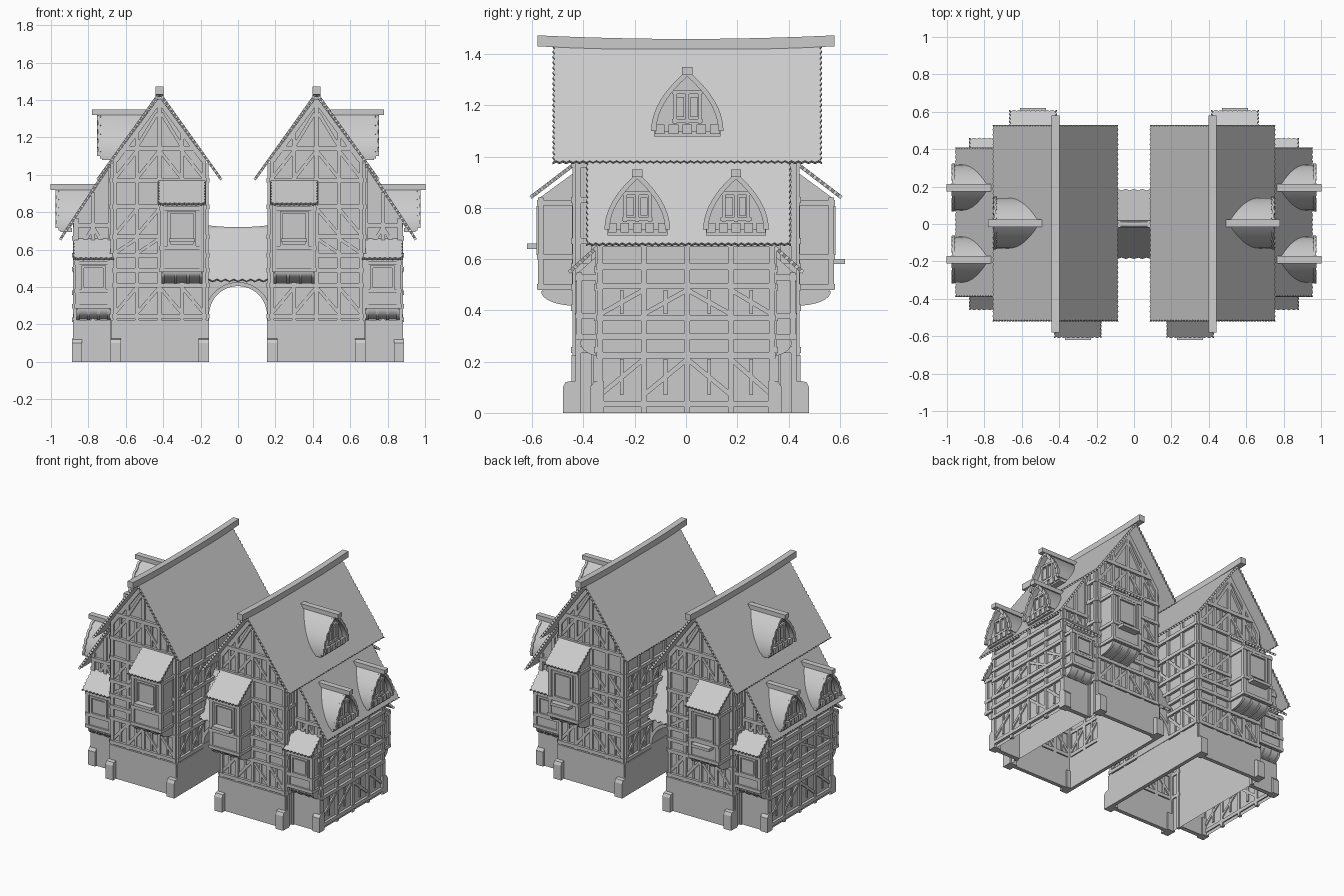
import bpy, bmesh, math
from mathutils import Vector

if "Cube" in bpy.data.objects:
    bpy.data.objects.remove(bpy.data.objects["Cube"])

parts = {}
# Wall mappings: u runs along the wall, n is the outward coordinate, z is up
F = lambda u, n, z: (u, -n, z)
B = lambda u, n, z: (u, n, z)
R = lambda u, n, z: (n, u, z)
L = lambda u, n, z: (-n, u, z)


def solid(part, a, b, open_bottom=False):
    """Join two matching outlines into a solid."""
    if part not in parts:
        parts[part] = bmesh.new()
    bm = parts[part]
    va, vb = [bm.verts.new(p) for p in a], [bm.verts.new(p) for p in b]
    k = len(a)
    loops = [va, vb[::-1]] + [[va[i], vb[i], vb[(i + 1) % k], va[(i + 1) % k]] for i in range(k)]
    for lp in loops:
        if not (open_bottom and all(v.co.z < 1e-4 for v in lp)):
            bm.faces.new(lp)


def prism(part, f, pts, n0, n1, open_bottom=False):
    solid(part, [f(u, n0(z) if callable(n0) else n0, z) for u, z in pts],
          [f(u, n1, z) for u, z in pts], open_bottom)


def box(part, f, u0, u1, n0, n1, z0, z1):
    prism(part, f, [(u0, z0), (u1, z0), (u1, z1), (u0, z1)], n0, n1)


def beam(part, f, n, a, b, w=.022, d=.013):
    a, b = Vector(a), Vector(b)
    t = (b - a).normalized() * (w / 2)
    s = Vector((-t.y, t.x))
    prism(part, f, [a - s, b - s, b + s, a + s], n - .008, n + d)


def frame(f, n, posts, beams, rows, z0, top):
    for p in posts:
        beam("timber_frame", f, n, (p, z0), (p, top(p)))
    for z in beams:
        beam("timber_frame", f, n, (posts[0] - .014, z), (posts[-1] + .014, z), .024, .018)
    for a, b in rows:
        for i, (p, q) in enumerate(zip(posts, posts[1:])):
            lo, hi = (p, q) if i < (len(posts) - 1) / 2 else (q, p)
            beam("timber_braces", f, n, (lo, a), (hi, b), .018, .009)
            beam("timber_braces", f, n, ((p + q) / 2, a), ((p + q) / 2, b), .014, .008)


def roof(part, f, u0, u1, top, bot, t=.014, step=.026, depth=.008):
    """Flat roof slab with toothed tile edges."""
    top, d = Vector(top), Vector(bot) - Vector(top)
    ln = d.length
    d.normalize()
    nrm = Vector((-d.y, d.x)) * t
    k, m = max(2, round(ln / step)), max(2, round((u1 - u0) / step))
    o = [(u1 - depth * (i % 2), ln * i / (2 * k)) for i in range(2 * k + 1)]
    o += [(u1 + (u0 - u1) * j / (2 * m), ln - depth * (j % 2)) for j in range(1, 2 * m)]
    o += [(u0 + depth * (i % 2), ln * i / (2 * k)) for i in range(2 * k, -1, -1)]
    rows = []
    for off in (Vector((0, 0)), nrm):
        rows.append([f(u, *(top + d * s + off)) for u, s in o])
    solid(part, *rows)


def ridge(part, f, u0, u1, c, w, z, h, sag):
    """Ridge board that dips in the middle."""
    us = [u0 + (u1 - u0) * i / 8 for i in range(9)]
    dip = [sag * (1 - ((i - 4) / 4) ** 2) for i in range(9)]
    pts = [(u, z - s) for u, s in zip(us, dip)]
    pts += [(u, z + h - s) for u, s in list(zip(us, dip))[::-1]]
    prism(part, f, pts, c - w / 2, c + w / 2)


def bay(f, u0, u1, n0, n1, z0, z1, rise, sill):
    g = lambda a, b, z: f(b, a, z)      # side profile of the bay
    prism("bay_walls", g, [(n0 - .01, z0), (n1, z0), (n1, z1), (n0 - .01, z1 + rise - .02)], u0 + .008, u1 - .008)
    roof("bay_roofs", f, u0 - .012, u1 + .012, (n0 - .005, z1 + rise), (n1 + .032, z1 - .005))
    for z in (z0 + .012, z0 + (z1 - z0) * .36, z1 - .02):
        box("bay_frame", f, u0 - .004, u1 + .004, n0, n1 + .012, z - .011, z + .011)
    for u in (u0 + .01, u1 - .01):
        box("bay_frame", f, u - .012, u + .012, n1 - .014, n1 + .008, z0, z1)
        box("bay_frame", f, u - .012, u + .012, n0, n0 + .014, z0, z1)
    # window with nested frame
    c, zb, zt = (u0 + u1) / 2, z0 + (z1 - z0) * .4, z1 - .04
    hw = (u1 - u0) * .3
    box("bay_windows", f, c - hw + .015, c + hw - .015, n1, n1 + .006, zb + .015, zt - .015)
    for u in (c - hw, c + hw):
        beam("bay_windows", f, n1, (u, zb), (u, zt), .014, .013)
    for z in (zb, zt):
        beam("bay_windows", f, n1, (c - hw - .007, z), (c + hw + .007, z), .014, .013)
    if sill:
        box("bay_sills", f, c - hw, c + hw, n1, n1 + .05, sill - .01, sill + .01)
    # curved corbel with ribs
    dn, dz = n1 - n0 - .01, .055
    arc = [(n0 + dn * math.sin(i * math.pi / 16), z0 - dz * math.cos(i * math.pi / 16)) for i in range(9)]
    prism("bay_corbels", g, arc + [(n0, z0)], u0 + .01, u1 - .01)
    rib = [(n0 + (a - n0) * 1.04, z - .007) for a, z in arc] + [(n0, z0)]
    for i in range(4):
        u = u0 + .006 + (u1 - u0 - .028) * i / 3
        prism("bay_corbels", g, rib, u, u + .016)


def dormer(y0, xf, z0, hw, h, back):
    f = lambda u, n, z: (n, y0 + u, z)
    def arch(w, hh, k=10):
        half = [(w * (1 - (i / k) ** 2), z0 + hh * i / k) for i in range(k + 1)]
        return [(-u, z) for u, z in half] + half[-2::-1]
    out, inn = arch(hw, h), arch(hw - .014, h - .018)
    prism("dormer_roofs", f, out + inn[::-1], back, xf)
    prism("dormer_walls", f, inn, back, xf - .03)
    tip = arch(hw + .006, h + .007)
    for i in range(len(out) - 1):       # verge tiles
        e = .004 * (i % 2)
        prism("dormer_verge_tiles", f, [tip[i], tip[i + 1], inn[i + 1], inn[i]], xf - .008 - e, xf + .008 - e)
    ridge("dormer_ridges", f, -.02, .02, (back(z0 + h) + xf + .035) / 2, xf + .035 - back(z0 + h), z0 + h - .01, .03, 0)
    nf = xf - .03
    for u in (-.048, 0, .048):
        beam("dormer_windows", f, nf, (u, z0 + .03), (u, z0 + h * .68), .014, .014)
    for z in (z0 + .04, z0 + h * .66):
        beam("dormer_windows", f, nf, (-.06, z), (.06, z), .014, .014)
    for u in (-.026, .026):
        box("dormer_windows", f, u - .014, u + .014, nf, nf + .008, z0 + .055, z0 + h * .58)
    box("dormer_sills", f, -hw + .005, hw - .005, back(z0) - .01, nf + .012, z0 - .022, z0)
    for i in range(5):
        u = (i - 2) * hw * .4
        box("dormer_sills", f, u - hw * .14, u + hw * .14, nf - .01, nf + .022, z0 - .012, z0 + .026)


# House shells, open underneath
prism("tower_walls", F, [(.17, 0), (.67, 0), (.67, 1.08), (.42, 1.42), (.17, 1.08)], -.43, .43, True)
prism("wing_walls", F, [(.67, 0), (.87, 0), (.87, .765), (.68, 1.05), (.67, 1.05)], -.34, .34, True)

# Main and wing roofs
roof("main_roof", R, -.52, .53, (.42, 1.425), (.745, .97))
roof("main_roof", L, -.52, .53, (-.42, 1.425), (-.095, .97))
ridge("main_ridge", R, -.58, .58, .42, .042, 1.43, .043, .014)
roof("wing_roof", R, -.39, .41, (.675, 1.06), (.945, .65))

# Dormers
dormer(.005, .745, 1.10, .135, .23, lambda z: .41 + (1.43 - z) * .715)
for y in (-.19, .195):
    dormer(y, .968, .715, .122, .215, lambda z: .67 + (1.06 - z) * .6585)

# Timber framing of the gables and wing ends
gable = lambda u: 1.405 - 1.36 * abs(u - .42)
for f in (F, B):
    frame(f, .43, [.182, .30, .42, .54, .658], [.245, .41, .49, .57, .67, .83, .97],
          [(.26, .40), (.58, .66), (.68, .82), (.98, 1.13)], .2, gable)
    beam("timber_frame", f, .43, (.23, 1.14), (.61, 1.14), .026, .018)
    for s in (-1, 1):
        beam("timber_frame", f, .43, (.42 + s * .235, 1.075), (.42, 1.395), .026)
        beam("timber_braces", f, .43, (.42 + s * .12, 1.15), (.42 + s * .01, 1.33), .018)
    frame(f, .34, [.685, .775, .865], [.245, .37, .49, .56, .73], [(.57, .72)], .2,
          lambda u: min(1.04, 1.04 - (u - .685) * 1.5))
    box("stone_plinth", f, .165, .675, .42, .447, 0, .225)
    box("stone_plinth", f, .67, .882, .33, .36, 0, .225)
# Long side walls
frame(R, .87, [-.335, -.165, .005, .175, .335], [.035, .225, .298, .37, .495, .57, .66],
      [(.07, .21), (.385, .48)], 0, lambda u: .75)
frame(L, -.17, [-.42, -.28, -.14, 0, .14, .28, .42], [.245, .41, .49, .57, .67, .83, .97],
      [(.26, .40), (.68, .82)], .2, lambda u: 1.06)
box("stone_plinth", L, -.44, .44, -.18, -.155, 0, .225)
for s in (-1, 1):
    frame(R, .67, sorted([s * .36, s * .42]), [.245, .41, .49, .57, .67, .83, .97], [], 0, lambda u: 1.06)
    # tapered corner buttresses
    foot = [(s * .41, 0), (s * .48, 0), (s * .48, .10), (s * .47, .12), (s * .445, .125), (s * .41, .125)]
    for x in (.155, .625):
        prism("corner_buttresses", R, foot, x, x + .057)
    foot = [(s * .32, 0), (s * .375, 0), (s * .375, .10), (s * .355, .125), (s * .32, .125)]
    prism("corner_buttresses", R, foot, .835, .888)

# Bay windows front and back
bay(F, .185, .415, .43, .57, .48, .84, .13, .65)
bay(B, .425, .655, .43, .57, .48, .84, .13, .59)
for f in (F, B):
    bay(f, .675, .87, .34, .42, .285, .548, .1, None)

# Archway between the houses
ring = lambda r, z=.25: [(r * math.cos(i * math.pi / 24), z + r * math.sin(i * math.pi / 24)) for i in range(25)]
inner = [(.155, 0)] + ring(.155) + [(-.155, 0)]
prism("gate_arch_wall", F, inner + [(-.18, 0), (-.18, .45), (.18, .45), (.18, 0)], -.14, .14)
for f in (F, B):
    prism("gate_arch_trim", f, inner + [(-.176, 0)] + ring(.176)[::-1] + [(.176, 0)], .13, .155)
    roof("gate_roof", f, -.18, .18, (0, .715), (.175, .425), .014, .045, .014)
ridge("gate_ridge", F, -.18, .18, 0, .035, .71, .022, .012)

# Turn every part into an object; house parts are mirrored across x
for name, bm in parts.items():
    bmesh.ops.recalc_face_normals(bm, faces=bm.faces)
    me = bpy.data.meshes.new(name)
    bm.to_mesh(me)
    bm.free()
    if name in ("dormer_roofs", "gate_arch_wall", "gate_arch_trim", "bay_corbels", "main_ridge"):
        me.shade_smooth()
        me.set_sharp_from_angle(angle=math.radians(30))
    ob = bpy.data.objects.new(name, me)
    bpy.context.collection.objects.link(ob)
    if not name.startswith("gate"):
        ob.modifiers.new("mirror", 'MIRROR').use_mirror_merge = False
